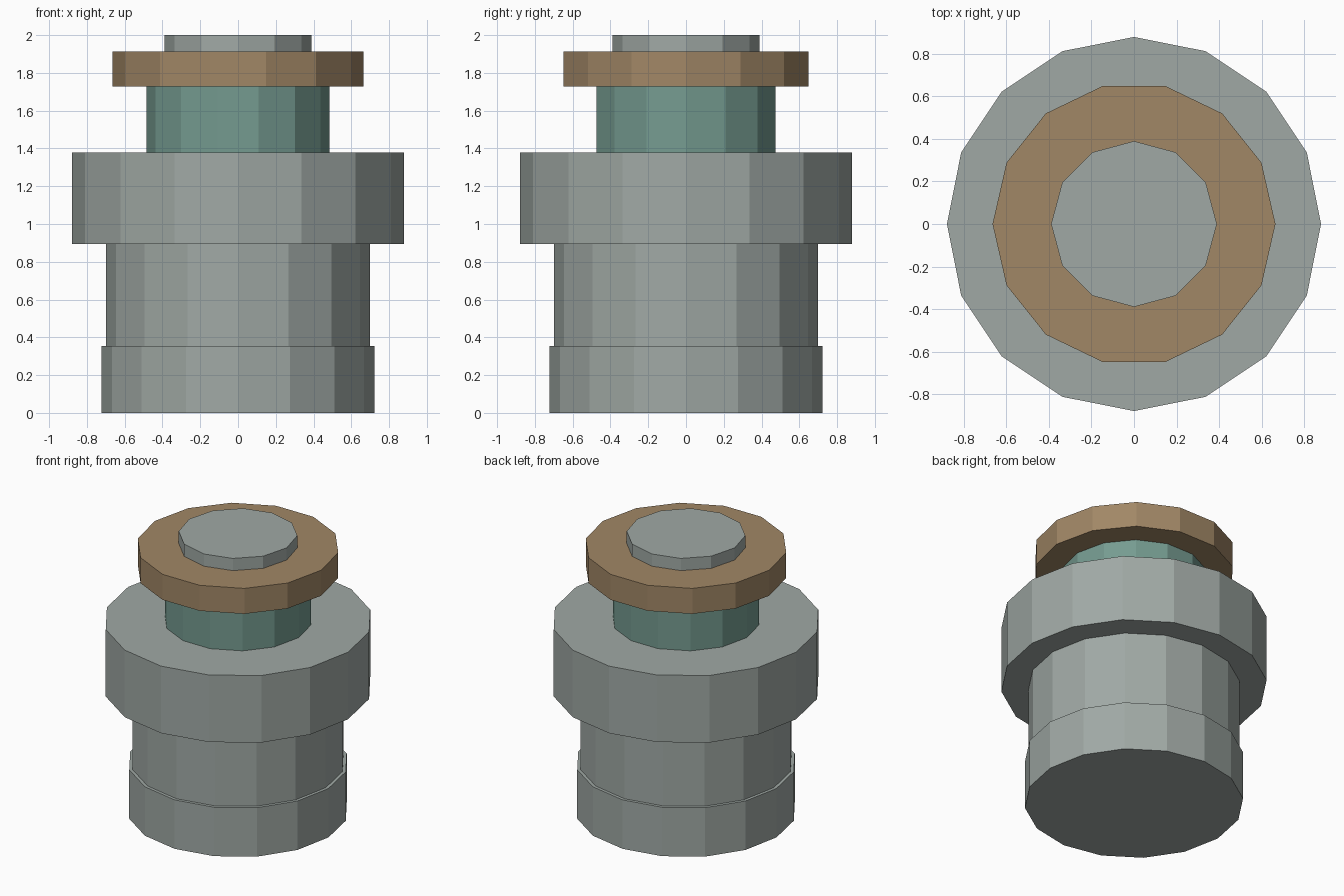
import bpy

if "Cube" in bpy.data.objects:
    bpy.data.objects.remove(bpy.data.objects["Cube"])


def material(name, srgb):
    mat = bpy.data.materials.new(name)
    mat.diffuse_color = [((c / 255 + 0.055) / 1.055) ** 2.4 for c in srgb] + [1.0]
    mat.use_nodes = True
    mat.node_tree.nodes["Principled BSDF"].inputs["Base Color"].default_value = mat.diffuse_color
    return mat


def drum(name, sides, radius, bottom, top, mat):
    """Flat-shaded prism with its first corner on +x."""
    bpy.ops.mesh.primitive_cylinder_add(
        vertices=sides, radius=radius, depth=top - bottom,
        location=(0, 0, (bottom + top) / 2))
    obj = bpy.context.object
    obj.name = name
    # the primitive starts at +y, so a quarter turn puts a corner on +x
    obj.rotation_euler.z = -1.5707963
    obj.data.materials.append(mat)
    return obj


grey = material("grey_metal", (160, 169, 165))
brown = material("brown_ring", (161, 135, 102))
teal = material("teal_neck", (117, 155, 144))

# stacked parts from the ground up
drum("base", 16, 0.722, 0.0, 0.353, grey)
drum("lower_body", 16, 0.70, 0.353, 0.894, grey)
drum("wide_collar", 16, 0.878, 0.894, 1.378, grey)
drum("neck", 14, 0.485, 1.378, 1.728, teal)
drum("ring", 14, 0.664, 1.728, 1.912, brown)
drum("top_cap", 12, 0.389, 1.912, 2.0, grey)
